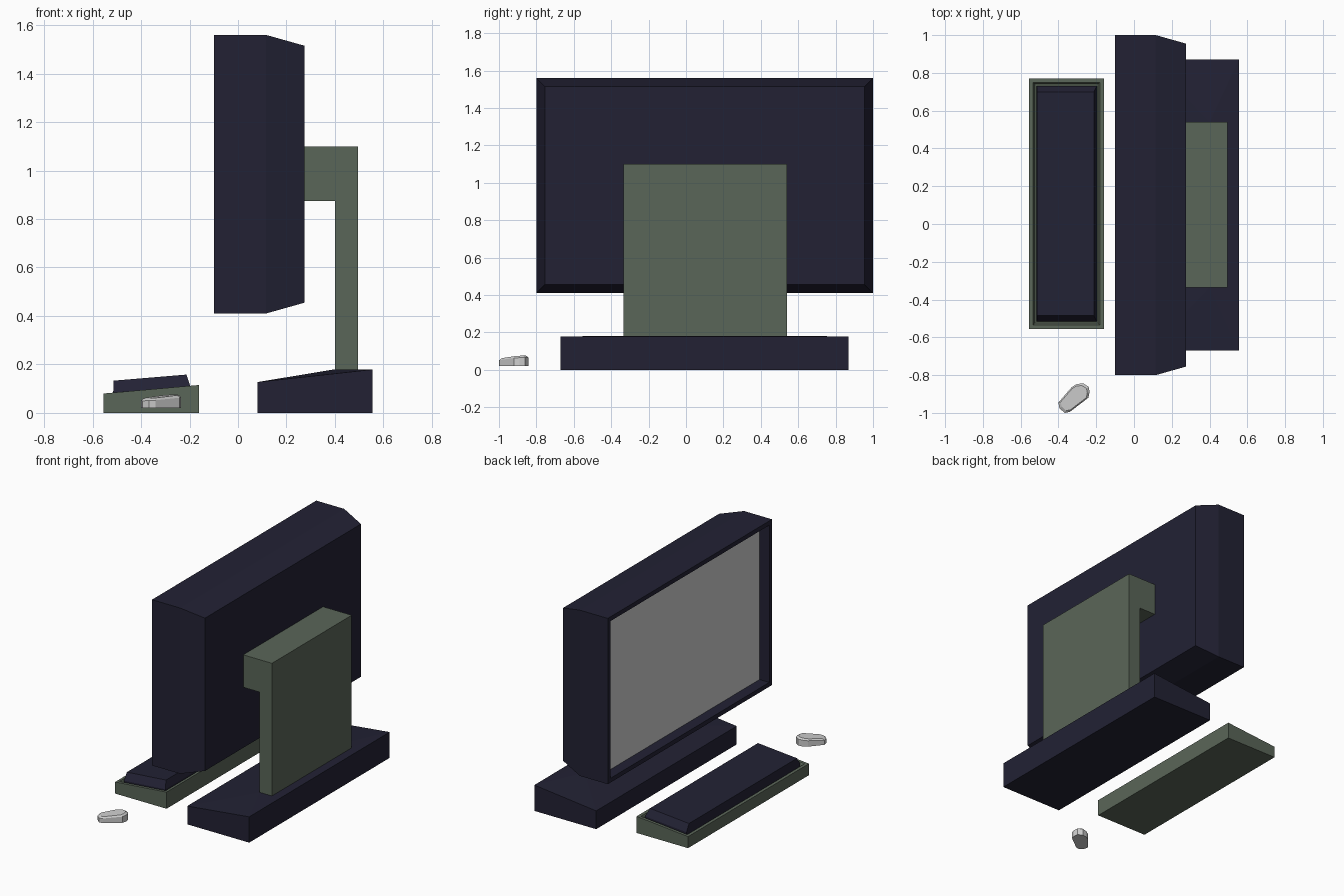
import bpy, bmesh

if "Cube" in bpy.data.objects:
    bpy.data.objects.remove(bpy.data.objects["Cube"])


def material(name, color):
    m = bpy.data.materials.new(name)
    m.diffuse_color = (*color, 1)
    m.use_nodes = True
    m.node_tree.nodes["Principled BSDF"].inputs["Base Color"].default_value = m.diffuse_color
    return m


NAVY = material("navy", (0.016, 0.0155, 0.034))
GREEN = material("grey_green", (0.102, 0.133, 0.098))
GREY = material("light_grey", (0.62, 0.62, 0.62))


def finish(name, bm, *mats):
    bmesh.ops.recalc_face_normals(bm, faces=bm.faces)
    mesh = bpy.data.meshes.new(name)
    bm.to_mesh(mesh)
    bm.free()
    for m in mats:
        mesh.materials.append(m)
    ob = bpy.data.objects.new(name, mesh)
    bpy.context.collection.objects.link(ob)


def loft(name, rings, *mats):
    """Skin matching rings and cap both ends; the last cap takes the last material."""
    bm = bmesh.new()
    loops = [[bm.verts.new(p) for p in r] for r in rings]
    n = len(rings[0])
    for a, b in zip(loops, loops[1:]):
        for i in range(n):
            j = (i + 1) % n
            bm.faces.new((a[i], a[j], b[j], b[i]))
    bm.faces.new(loops[0][::-1])
    bm.faces.new(loops[-1]).material_index = len(mats) - 1
    finish(name, bm, *mats)


def rect_yz(x, d):
    """Monitor cross-section at x, inset by d."""
    y0, y1, z0, z1 = -0.80 + d, 1.0 - d, 0.41 + d, 1.56 - d
    return [(x, y0, z0), (x, y1, z0), (x, y1, z1), (x, y0, z1)]


def rect_xy(x0, x1, y0, y1, z0, z1):
    """Plan rectangle tilted from height z0 at x0 to z1 at x1."""
    return [(x0, y0, z0), (x1, y0, z1), (x1, y1, z1), (x0, y1, z0)]


# Monitor: chamfered back, thin frame, recessed screen
loft("monitor", [rect_yz(0.275, 0.045), rect_yz(0.115, 0), rect_yz(-0.10, 0),
                 rect_yz(-0.10, 0.03), rect_yz(-0.025, 0.03)], NAVY, GREY)

# Stand: hooked profile extruded sideways
profile = [(0.275, 1.10), (0.495, 1.10), (0.495, 0.175), (0.40, 0.175),
           (0.40, 0.875), (0.275, 0.875)]
loft("stand", [[(x, y, z) for x, z in profile] for y in (-0.335, 0.54)], GREEN)

# Base: sloping top that rises to the foot of the stand
bm = bmesh.new()
for p in (rect_xy(0.08, 0.555, -0.67, 0.87, 0, 0)
          + rect_xy(0.08, 0.555, -0.67, 0.87, 0.127, 0.179)
          + rect_xy(0.40, 0.495, -0.335, 0.54, 0.18, 0.18)):
    bm.verts.new(p)
bmesh.ops.convex_hull(bm, input=bm.verts)
finish("base", bm, NAVY)


# Keyboard tray: wedge with a rim and shallow recess
def tray(d, drop):
    return rect_xy(-0.555 + d, -0.16 - d, -0.555 + d, 0.77 - d,
                   0.08 - drop + d * 0.09, 0.115 - drop - d * 0.09)


loft("keyboard_tray", [rect_xy(-0.555, -0.16, -0.555, 0.77, 0, 0),
                       tray(0, 0), tray(0.02, 0), tray(0.03, 0.02)], GREEN)

# Key block: tapered slab in the tray
loft("key_block", [rect_xy(-0.515, -0.197, -0.515, 0.73, 0.05, 0.08),
                   rect_xy(-0.515, -0.197, -0.515, 0.73, 0.085, 0.11),
                   rect_xy(-0.513, -0.213, -0.485, 0.70, 0.133, 0.158)], NAVY)

# Mouse: rounded outline, sides rising toward the wide end, bevelled top
outline = [(-0.40, -0.945), (-0.395, -0.975), (-0.367, -1.0), (-0.34, -0.995),
           (-0.242, -0.92), (-0.235, -0.89), (-0.24, -0.862), (-0.27, -0.843),
           (-0.305, -0.848), (-0.33, -0.864)]
cx, cy = -0.317, -0.92


def mouse_ring(scale, z, slope):
    return [(cx + (x - cx) * scale, cy + (y - cy) * scale,
             z + slope * ((x - cx) + (y - cy))) for x, y in outline]


loft("mouse", [mouse_ring(1, 0.02, 0), mouse_ring(1, 0.058, 0.06),
               mouse_ring(0.85, 0.068, 0.06)], GREY)
